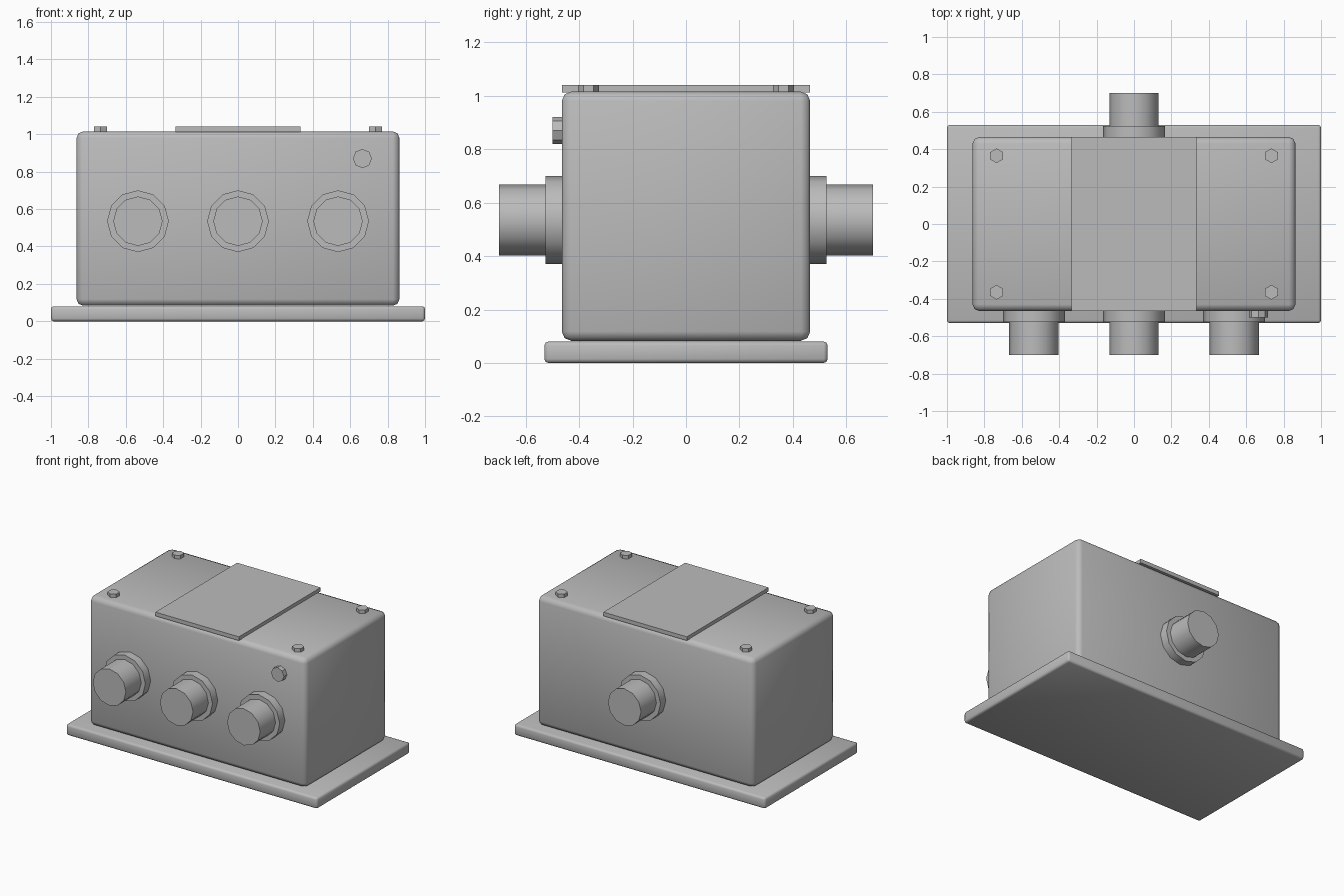
import bpy, math
from mathutils import Matrix

if "Cube" in bpy.data.objects:
    bpy.data.objects.remove(bpy.data.objects["Cube"])

grey = bpy.data.materials.new("plain grey")
grey.diffuse_color = (0.5, 0.5, 0.5, 1)
grey.use_nodes = True
grey.node_tree.nodes["Principled BSDF"].inputs["Base Color"].default_value = grey.diffuse_color


def box(name, half_x, half_y, z0, z1, bevel=0.0, segments=2):
    bpy.ops.mesh.primitive_cube_add(size=1, location=(0, 0, (z0 + z1) / 2))
    o = bpy.context.object
    o.name = name
    o.data.transform(Matrix.Diagonal((2 * half_x, 2 * half_y, z1 - z0, 1)))
    o.data.materials.append(grey)
    if bevel:
        m = o.modifiers.new("rounded edges", 'BEVEL')
        m.width, m.segments = bevel, segments
        o.data.shade_smooth()
    return o


def cylinder(name, sides, radius, a, b, turn=0.0, smooth=False):
    """Cylinder between points a and b, lying along y or z."""
    along_y = a[1] != b[1]
    bpy.ops.mesh.primitive_cylinder_add(
        vertices=sides, radius=radius, depth=math.dist(a, b),
        location=[(p + q) / 2 for p, q in zip(a, b)],
        rotation=(math.pi / 2 if along_y else 0, 0, 0))
    o = bpy.context.object
    o.name = name
    o.data.transform(Matrix.Rotation(turn, 4, 'Z'))
    o.data.materials.append(grey)
    if smooth:
        bpy.ops.object.shade_smooth_by_angle(angle=math.radians(40))
    return o


# mounting base, housing and label plate
box("mounting_base", 1.0, 0.53, 0.0, 0.08, 0.015)
box("housing", 0.863, 0.465, 0.083, 1.015, 0.035)
box("top_plate", 0.333, 0.465, 1.012, 1.04)

# hex bolts on the lid corners
for x in (-0.735, 0.735):
    for y in (-0.365, 0.365):
        cylinder("lid_bolt", 6, 0.039, (x, y, 1.0), (x, y, 1.04))

# cable glands: three on the front, one on the back
for x, s in ((-0.535, -1), (0, -1), (0.535, -1), (0, 1)):
    z = 0.535
    cylinder("gland_collar", 12, 0.165, (x, s * 0.45, z), (x, s * 0.525, z), smooth=True)
    cylinder("gland_barrel", 12, 0.132, (x, s * 0.45, z), (x, s * 0.70, z), smooth=True)

# small earth screw on the front
cylinder("earth_screw", 8, 0.051, (0.665, -0.45, 0.87), (0.665, -0.50, 0.87))
